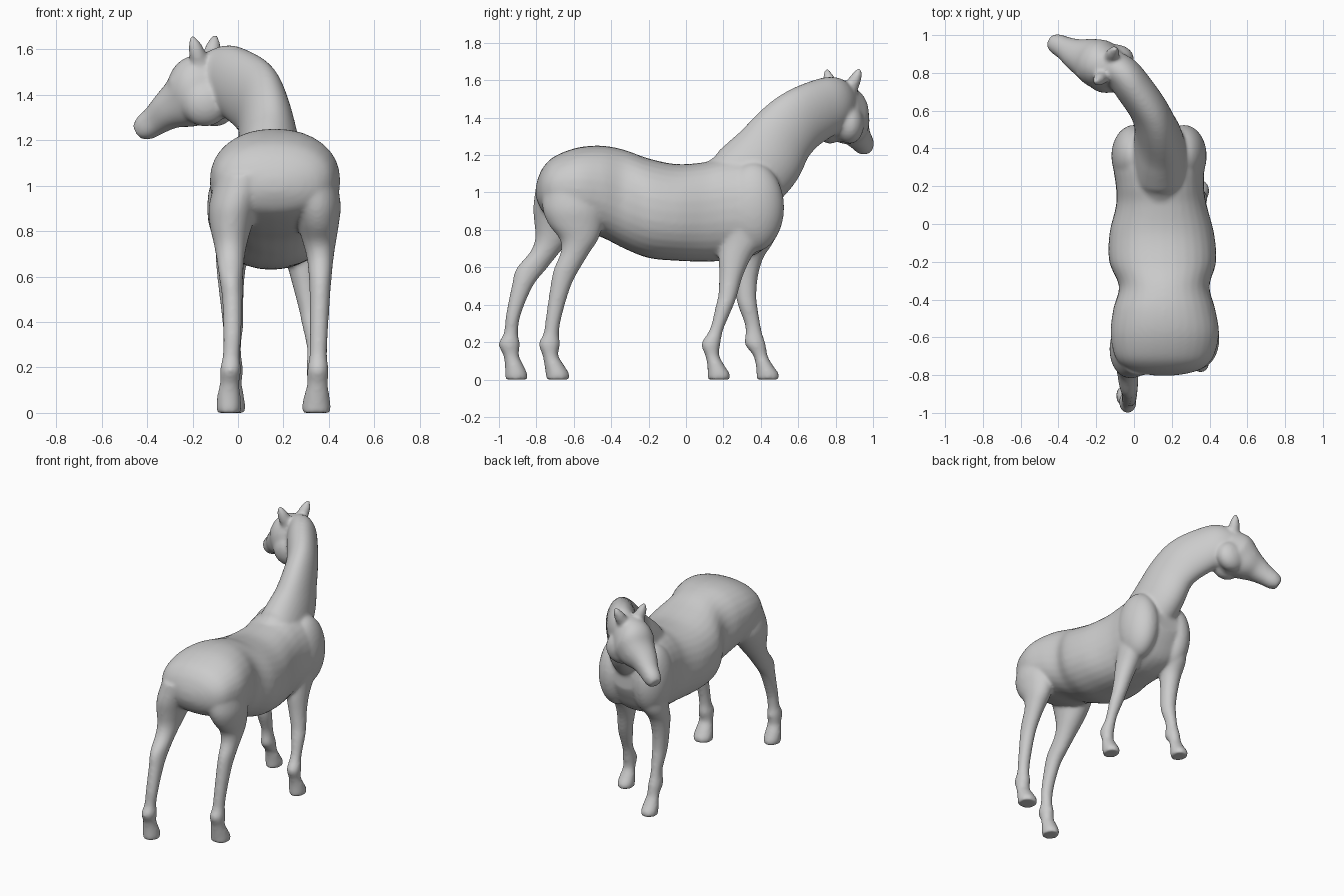
import bpy, bmesh, math
from mathutils import Vector

parts = []


def smooth_path(pts, sub=5):
    """Catmull-Rom resampling of a list of equal-length tuples."""
    out = []
    for i in range(len(pts) - 1):
        p0, p1, p2 = pts[max(i - 1, 0)], pts[i], pts[i + 1]
        p3 = pts[min(i + 2, len(pts) - 1)]
        for s in range(sub):
            t = s / sub
            out.append([0.5 * (2 * b + (c - a) * t + (2 * a - 5 * b + 4 * c - d) * t * t
                               + (3 * b - a - 3 * c + d) * t ** 3)
                        for a, b, c, d in zip(p0, p1, p2, p3)])
    out.append(list(pts[-1]))
    return out


def loft(name, rings, power=2.0, n=32):
    """Skin (centre, u, v) superellipse rings into a closed solid."""
    bm = bmesh.new()
    loops = []
    for c, u, v in rings:
        loop = []
        for k in range(n):
            a = 2 * math.pi * k / n
            ca, sa = math.cos(a), math.sin(a)
            cu = math.copysign(abs(ca) ** (2 / power), ca)
            cv = math.copysign(abs(sa) ** (2 / power), sa)
            loop.append(bm.verts.new(c + u * cu + v * cv))
        loops.append(loop)
    for a, b in zip(loops, loops[1:]):
        for k in range(n):
            bm.faces.new((a[k], a[(k + 1) % n], b[(k + 1) % n], b[k]))
    bm.faces.new(loops[0])
    bm.faces.new(loops[-1])
    bmesh.ops.recalc_face_normals(bm, faces=bm.faces)
    me = bpy.data.meshes.new(name)
    bm.to_mesh(me)
    bm.free()
    ob = bpy.data.objects.new(name, me)
    bpy.context.collection.objects.link(ob)
    parts.append(ob)


def tube(name, pts, power=2.0):
    """Loft along a free path of (x, y, z, half width, half depth)."""
    p = smooth_path(pts)
    rings = []
    for i, q in enumerate(p):
        t = Vector(p[min(i + 1, len(p) - 1)][:3]) - Vector(p[max(i - 1, 0)][:3])
        side = t.cross(Vector((0, 0, 1))).normalized()
        rings.append((Vector(q[:3]), side * q[3], side.cross(t).normalized() * q[4]))
    loft(name, rings, power)


def leg(name, pts):
    """Loft of level rings (z, y, half y, x, half x)."""
    loft(name, [(Vector((x, y, z)), Vector((hx, 0, 0)), Vector((0, hy, 0)))
                for z, y, hy, x, hx in smooth_path(pts)])


def ball(name, loc, size):
    bpy.ops.mesh.primitive_uv_sphere_add(segments=32, ring_count=20, location=loc)
    ob = bpy.context.object
    ob.name, ob.scale = name, size
    parts.append(ob)


# Trunk: (y, bottom z, top z, centre x, half width)
trunk = [(-.803, .98, 1.03, .16, .04), (-.79, .94, 1.08, .16, .13), (-.76, .89, 1.14, .16, .21),
         (-.70, .85, 1.195, .16, .262), (-.58, .80, 1.24, .163, .287), (-.45, .76, 1.25, .16, .27),
         (-.33, .70, 1.228, .16, .24), (-.20, .65, 1.182, .152, .283), (-.05, .635, 1.152, .147, .277),
         (.10, .63, 1.162, .145, .24), (.20, .635, 1.185, .137, .233), (.32, .65, 1.19, .13, .24),
         (.42, .70, 1.15, .13, .205), (.48, .80, 1.08, .13, .16), (.51, .87, 1.0, .13, .09)]
loft("trunk", [(Vector((x, y, (b + t) / 2)), Vector((h, 0, 0)), Vector((0, 0, (t - b) / 2)))
               for y, b, t, x, h in smooth_path(trunk)], 2.25)

# Shoulders
for x in (0.0, .265):
    ball("shoulder", (x, .36, .92), (.12, .165, .24))

# Neck, turning to the side
tube("neck", [(.14, .16, 1.0, .14, .17), (.14, .28, 1.045, .15, .205), (.135, .415, 1.165, .135, .205),
              (.115, .515, 1.30, .112, .183), (.075, .61, 1.385, .102, .175), (-.005, .725, 1.447, .1, .162),
              (-.065, .80, 1.472, .095, .148), (-.14, .85, 1.475, .08, .11)])

# Head with deep cheeks
tube("head", [(-.09, .825, 1.45, .095, .145), (-.17, .843, 1.415, .13, .16), (-.235, .87, 1.372, .115, .125),
              (-.30, .895, 1.335, .088, .09), (-.36, .928, 1.29, .064, .068),
              (-.41, .953, 1.255, .054, .058), (-.44, .966, 1.235, .038, .038)], 2.15)
for loc in ((-.145, .77, 1.365), (-.105, .875, 1.365)):
    ball("cheek", loc, (.105, .077, .105))
for loc in ((-.205, .93, 1.455), (-.275, .80, 1.455)):
    ball("eye_bulge", loc, (.03, .03, .028))

# Ears: base to tip
for base, tip in (((-.125, .875, 1.54), (-.10, .928, 1.668)), ((-.165, .785, 1.53), (-.20, .752, 1.663))):
    b, t = Vector(base), Vector(tip)
    loft("ear", [(b.lerp(t, f), Vector((.03, -.012, 0)) * r, Vector((.015, .032, 0)) * r)
                 for f, r in ((0, 1.2), (.4, 1.15), (.65, .95), (.85, .6), (1, .22))], 2, 16)

# Legs
leg("left_hind_leg", [(1.05, -.655, .145, .03, .12), (.92, -.655, .162, -.015, .112), (.83, -.68, .13, -.03, .095),
                      (.75, -.71, .097, -.033, .075), (.68, -.755, .08, -.033, .062), (.59, -.828, .081, -.03, .052),
                      (.50, -.875, .057, -.025, .045), (.35, -.922, .04, -.025, .04), (.25, -.936, .038, -.03, .038),
                      (.19, -.945, .057, -.033, .046), (.13, -.935, .042, -.037, .043), (.08, -.92, .049, -.04, .051),
                      (.03, -.908, .06, -.04, .055), (0, -.908, .06, -.04, .052)])
leg("right_hind_leg", [(1.05, -.62, .145, .31, .12), (.92, -.605, .163, .34, .112), (.83, -.59, .145, .352, .092),
                       (.75, -.572, .103, .358, .073), (.68, -.592, .078, .362, .059), (.59, -.638, .069, .362, .05),
                       (.50, -.67, .055, .36, .045), (.35, -.704, .043, .356, .04), (.25, -.72, .041, .353, .039),
                       (.19, -.73, .057, .352, .047), (.13, -.725, .042, .35, .046), (.08, -.706, .052, .347, .055),
                       (.03, -.687, .063, .345, .064), (0, -.687, .063, .345, .062)])
leg("right_front_leg", [(.85, .31, .14, .27, .09), (.74, .295, .115, .275, .08), (.65, .262, .087, .285, .068),
                        (.55, .24, .063, .30, .057), (.45, .223, .051, .318, .049), (.39, .205, .047, .327, .046),
                        (.30, .175, .038, .337, .036), (.25, .156, .039, .34, .037), (.19, .133, .051, .345, .044),
                        (.13, .14, .038, .345, .04), (.08, .158, .045, .345, .048),
                        (.03, .175, .06, .345, .054), (0, .175, .06, .345, .052)])
leg("left_front_leg", [(.85, .37, .13, -.005, .09), (.74, .37, .1, -.02, .08), (.65, .337, .077, -.03, .066),
                       (.55, .325, .06, -.03, .056), (.45, .322, .055, -.025, .049), (.39, .331, .051, -.022, .046),
                       (.30, .355, .042, -.022, .036), (.25, .363, .044, -.022, .037), (.19, .37, .056, -.022, .044),
                       (.13, .397, .039, -.022, .04), (.08, .417, .045, -.022, .048),
                       (.03, .437, .06, -.022, .054), (0, .437, .06, -.022, .052)])

# Fuse everything into one smooth skin
bpy.ops.object.select_all(action='DESELECT')
for ob in parts:
    ob.select_set(True)
bpy.context.view_layer.objects.active = parts[0]
bpy.ops.object.join()
horse = bpy.context.object
horse.name = "horse"
rem = horse.modifiers.new("Fuse", 'REMESH')
rem.mode, rem.voxel_size, rem.use_smooth_shade = 'VOXEL', .01, True
smo = horse.modifiers.new("Soften", 'SMOOTH')
smo.factor, smo.iterations = .5, 12
bpy.ops.object.convert(target='MESH')
bpy.ops.object.shade_smooth()
